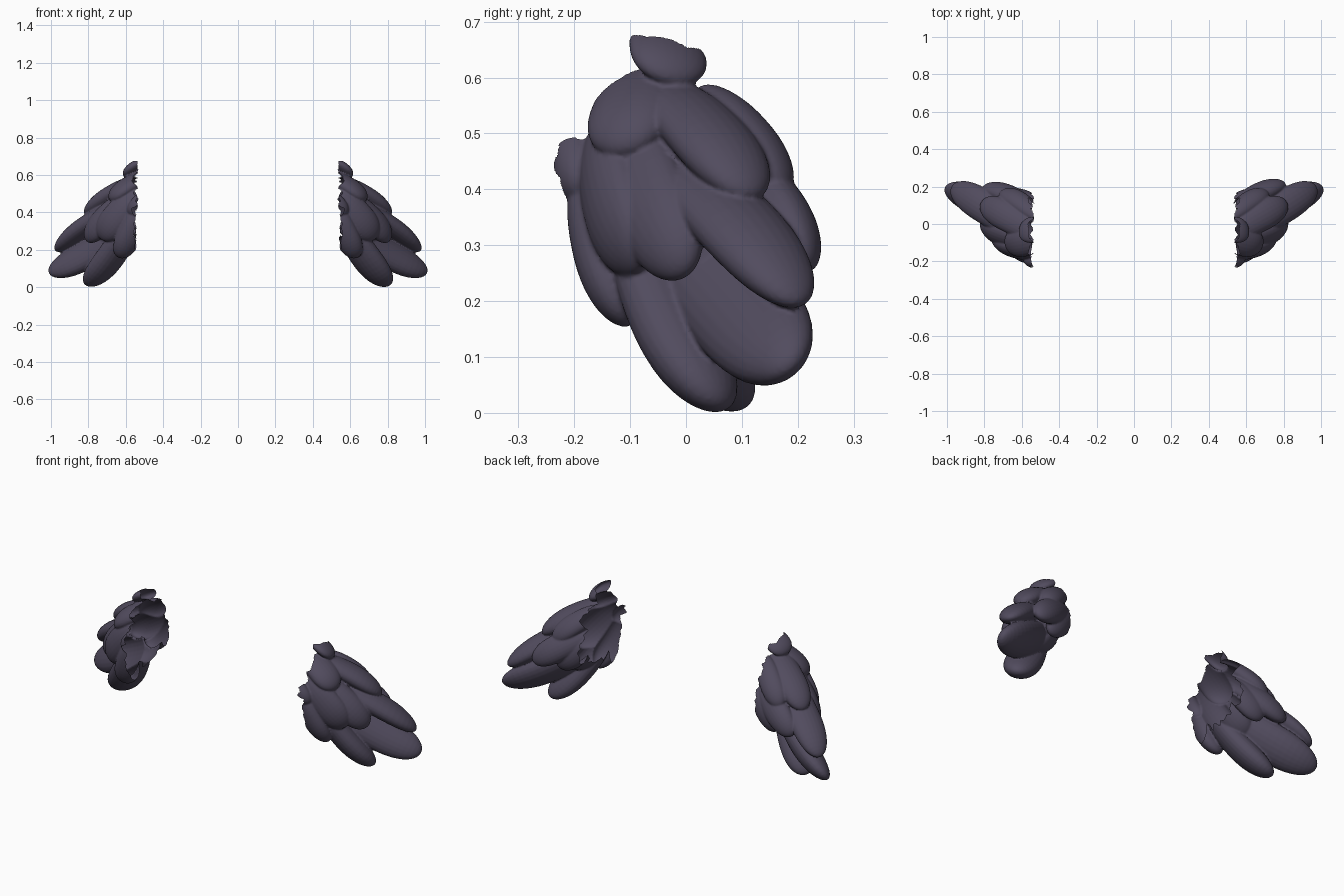
import bpy, bmesh, math, random
from mathutils import Vector

if "Cube" in bpy.data.objects:
    bpy.data.objects.remove(bpy.data.objects["Cube"])

mat = bpy.data.materials.new("dusky violet grey")
mat.diffuse_color = (0.083, 0.071, 0.112, 1)
mat.use_nodes = True
mat.node_tree.nodes["Principled BSDF"].inputs["Base Color"].default_value = mat.diffuse_color

# Axis of the feather cluster: every feather lies flat against it
AX0, AX1 = Vector((0.55, -0.03, 0.42)), Vector((0.90, 0.12, 0.10))

# name: (root, tip, width, thickness), for the +x wing
FEATHERS = {
    "long_outer":    ((0.50, -0.07, 0.38), (0.997, 0.20, 0.068), 0.205, 0.13),
    "long_lower":    ((0.53, -0.11, 0.40), (0.80, 0.05, 0.00), 0.19, 0.13),
    "second_outer":  ((0.52, -0.08, 0.49), (0.98, 0.205, 0.213), 0.18, 0.11),
    "second_back":   ((0.49, 0.06, 0.48), (0.80, 0.23, 0.275), 0.145, 0.10),
    "upper_back":    ((0.49, 0.03, 0.585), (0.71, 0.18, 0.405), 0.125, 0.085),
    "front_low":     ((0.50, -0.185, 0.46), (0.635, -0.115, 0.155), 0.14, 0.10),
    "cover_front":   ((0.52, -0.16, 0.52), (0.74, -0.095, 0.26), 0.17, 0.10),
    "cover_middle":  ((0.54, -0.11, 0.52), (0.82, -0.01, 0.255), 0.16, 0.11),
    "cover_upper":   ((0.48, -0.07, 0.60), (0.82, 0.12, 0.40), 0.165, 0.10),
    "cover_top":     ((0.46, -0.07, 0.615), (0.69, -0.115, 0.475), 0.16, 0.09),
    "top_tuft":      ((0.44, -0.045, 0.695), (0.615, -0.025, 0.60), 0.145, 0.065),
    "front_tuft":    ((0.44, -0.195, 0.54), (0.58, -0.195, 0.385), 0.10, 0.08),
    "inner_back":    ((0.48, 0.10, 0.44), (0.68, 0.17, 0.25), 0.13, 0.08),
    "inner_low":     ((0.49, 0.02, 0.40), (0.68, 0.06, 0.20), 0.15, 0.09),
}
# small differences of the left wing
LEFT_SHIFT = {"long_lower": 0.035, "second_back": -0.02}


def feather(bm, root, tip, width, thick):
    """Paddle-shaped feather with a blunt tip."""
    root, tip = Vector(root), Vector(tip)
    length = (tip - root).length
    along = (tip - root).normalized()
    axis = (AX1 - AX0).normalized()
    mid = (root + tip) / 2
    out = mid - AX0 - axis * (mid - AX0).dot(axis)
    out = (out - along * out.dot(along)).normalized()
    across = along.cross(out)
    for v in bmesh.ops.create_uvsphere(bm, u_segments=24, v_segments=24, radius=1)["verts"]:
        t = (v.co.z + 1) / 2
        ring = math.sqrt(max(1e-9, 1 - v.co.z ** 2))
        swell = math.sqrt(max(0, 1 - abs(v.co.z) ** 2.6)) / ring * (0.86 + 0.22 * t)
        bow = 0.05 * length * (4 * t * (1 - t) - 0.6)  # gentle outward bow
        v.co = (root + along * (length * t) + across * (v.co.x * swell * width / 2)
                + out * (v.co.y * swell * thick / 2 + bow))


def core(bm):
    """Solid heart that fuses the feathers into one skin."""
    for v in bmesh.ops.create_uvsphere(bm, u_segments=24, v_segments=16, radius=1)["verts"]:
        p = v.co.copy()
        v.co = Vector((0.57 + 0.19 * p.x, 0.0 + 0.13 * p.y + 0.05 * p.x,
                       0.40 + 0.15 * p.z - 0.13 * p.x))


def keep_largest(bm):
    seen, best = set(), []
    for start in bm.verts:
        if start in seen:
            continue
        seen.add(start)
        part, stack = [], [start]
        while stack:
            v = stack.pop()
            part.append(v)
            for e in v.link_edges:
                o = e.other_vert(v)
                if o not in seen:
                    seen.add(o)
                    stack.append(o)
        if len(part) > len(best):
            best = part
    keep = set(best)
    bmesh.ops.delete(bm, geom=[v for v in bm.verts if v not in keep], context='VERTS')


def wing(name, side):
    bm = bmesh.new()
    for key, (root, tip, w, t) in FEATHERS.items():
        shift = LEFT_SHIFT.get(key, 0) if side < 0 else 0
        feather(bm, root, (tip[0], tip[1] + shift, tip[2]), w, t)
    core(bm)
    me = bpy.data.meshes.new(name)
    bm.to_mesh(me)
    bm.free()
    ob = bpy.data.objects.new(name, me)
    bpy.context.collection.objects.link(ob)
    # fuse into one skin
    rm = ob.modifiers.new("fuse", 'REMESH')
    rm.mode, rm.voxel_size = 'VOXEL', 0.005
    sm = ob.modifiers.new("soften", 'SMOOTH')
    sm.factor, sm.iterations = 0.5, 2
    dg = bpy.context.evaluated_depsgraph_get()
    skin = bpy.data.meshes.new_from_object(ob.evaluated_get(dg))
    ob.modifiers.clear()
    # open the inner side with a ragged, saw-toothed edge
    bm = bmesh.new()
    bm.from_mesh(skin)
    keep_largest(bm)
    bmesh.ops.triangulate(bm, faces=bm.faces[:])
    rng = random.Random(4)
    teeth = [rng.uniform(-0.02, 0.02) for _ in range(64)]

    def ragged(p):
        a = (math.atan2(p.z - 0.42, p.y + 0.02) / math.tau % 1) * 64
        i, f = int(a) % 64, a - int(a)
        size = 1 if p.z > 0.38 else 0.5
        return 0.55 + size * (teeth[i] * (1 - f) + teeth[(i + 1) % 64] * f)

    bmesh.ops.delete(bm, geom=[f for f in bm.faces
                               if f.calc_center_median().x < ragged(f.calc_center_median())],
                     context='FACES')
    keep_largest(bm)
    for v in bm.verts:
        v.co.x *= side
        v.co.z = max(0, v.co.z)
    if side < 0:
        bmesh.ops.reverse_faces(bm, faces=bm.faces[:])
    bm.to_mesh(skin)
    bm.free()
    skin.materials.clear()
    skin.materials.append(mat)
    skin.shade_smooth()
    ob.data = skin


wing("right_wing_feathers", 1)
wing("left_wing_feathers", -1)
